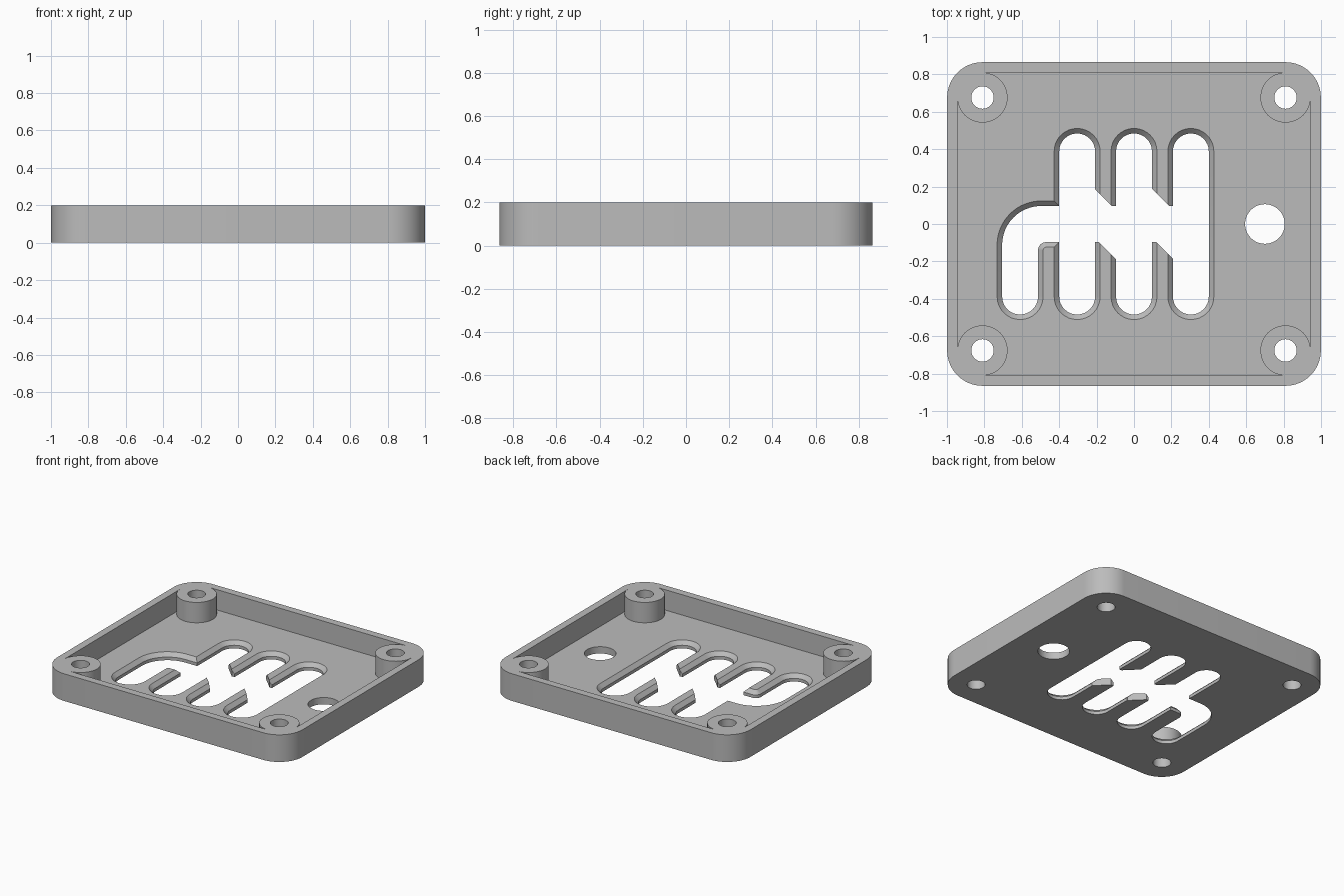
import bpy, bmesh
from math import cos, sin, radians

HEIGHT, FLOOR = 0.2, 0.05
BOSS_X, BOSS_Y = 0.81, 0.676
CHAMFER = 0.027

old = bpy.data.objects.get("Cube")
if old:
    bpy.data.objects.remove(old, do_unlink=True)

grey = bpy.data.materials.new("plain grey")
grey.use_nodes = True
grey.diffuse_color = (0.5, 0.5, 0.5, 1)
grey.node_tree.nodes["Principled BSDF"].inputs["Base Color"].default_value = (0.5, 0.5, 0.5, 1)


def arc(cx, cy, r, start, end, steps=16):
    angles = [radians(start + (end - start) * i / steps) for i in range(steps + 1)]
    return [(cx + r * cos(a), cy + r * sin(a)) for a in angles]


def circle(cx, cy, r):
    return arc(cx, cy, r, 0, 360, 48)[:-1]


def loft(name, layers):
    """Closed solid through matching outlines, each given as (z, points)."""
    bm = bmesh.new()
    rings = [[bm.verts.new((x, y, z)) for x, y in pts] for z, pts in layers]
    for low, high in zip(rings, rings[1:]):
        for i in range(len(low)):
            j = (i + 1) % len(low)
            bm.faces.new((low[i], low[j], high[j], high[i]))
    bm.faces.new(rings[0][::-1])
    bm.faces.new(rings[-1])
    bmesh.ops.recalc_face_normals(bm, faces=bm.faces)
    mesh = bpy.data.meshes.new(name)
    bm.to_mesh(mesh)
    bm.free()
    mesh.materials.append(grey)
    obj = bpy.data.objects.new(name, mesh)
    bpy.context.collection.objects.link(obj)
    return obj


def chamfered(name, outline):
    """Cutter that is straight below and flares at the floor's upper edge."""
    extra = 0.01
    return loft(name, [(-0.1, outline(0)), (FLOOR - CHAMFER, outline(0)),
                       (FLOOR + extra, outline(CHAMFER + extra))])


def stadium(cx):
    return lambda d: (arc(cx, 0.388, 0.096 + d, 0, 180)
                      + arc(cx, -0.388, 0.096 + d, 180, 360))


def side_slot(d):
    w = 0.096 + d
    return (arc(-0.497, -0.112, 0.208 + d, 90, 180)
            + arc(-0.609, -0.388, w, 180, 360)
            + arc(-0.47, -0.14, 0.043 - d, 180, 90, 8)
            + [(-0.3, -w), (-0.3, w)])


# Plate with rounded corners
corners = [(1, 1, 0), (-1, 1, 90), (-1, -1, 180), (1, -1, 270)]
outer, inner = [], []
for sx, sy, a in corners:
    outer += arc(sx * BOSS_X, sy * BOSS_Y, 0.189, a, a + 90)
    # The hollow runs around the inner side of each corner boss
    inner += arc(sx * BOSS_X, sy * BOSS_Y, 0.134, a, a - 270, 36)
plate = loft("gate_plate", [(0, outer), (HEIGHT, outer)])

# Hollow, screw holes and round opening
cutters = [loft("hollow_cutter", [(FLOOR, inner), (0.3, inner)])]
for sx, sy, a in corners:
    ring = circle(sx * BOSS_X, sy * BOSS_Y, 0.06)
    cutters.append(loft("screw_hole_cutter", [(-0.1, ring), (0.3, ring)]))
ring = circle(0.7, 0, 0.106)
cutters.append(loft("round_opening_cutter", [(-0.1, ring), (0.12, ring)]))

# Long slots and the curved side slot, with chamfered rims
for x in (-0.304, 0, 0.304):
    cutters.append(chamfered("slot_cutter", stadium(x)))
cutters.append(chamfered("side_slot_cutter", side_slot))

# Cross passage with slanted tooth ends, the same when turned half way round
half = [(-0.3, -0.096), (-0.19, -0.096), (-0.1, -0.186), (0, -0.186),
        (0, -0.096), (0.118, -0.096), (0.208, -0.186), (0.3, -0.186)]
passage = half + [(-x, -y) for x, y in half]
cutters.append(loft("passage_cutter", [(-0.1, passage), (0.1, passage)]))

# Cut everything out of the plate
for cutter in cutters:
    mod = plate.modifiers.new(cutter.name, "BOOLEAN")
    mod.operation = "DIFFERENCE"
    mod.solver = "EXACT"
    mod.object = cutter
    cutter.hide_render = True

bpy.context.view_layer.update()
result = bpy.data.meshes.new_from_object(
    plate.evaluated_get(bpy.context.evaluated_depsgraph_get()))
plate.modifiers.clear()
plate.data = result
for cutter in cutters:
    bpy.data.objects.remove(cutter, do_unlink=True)

bpy.ops.object.select_all(action="DESELECT")
plate.select_set(True)
bpy.context.view_layer.objects.active = plate
bpy.ops.object.shade_smooth_by_angle(angle=radians(30))
